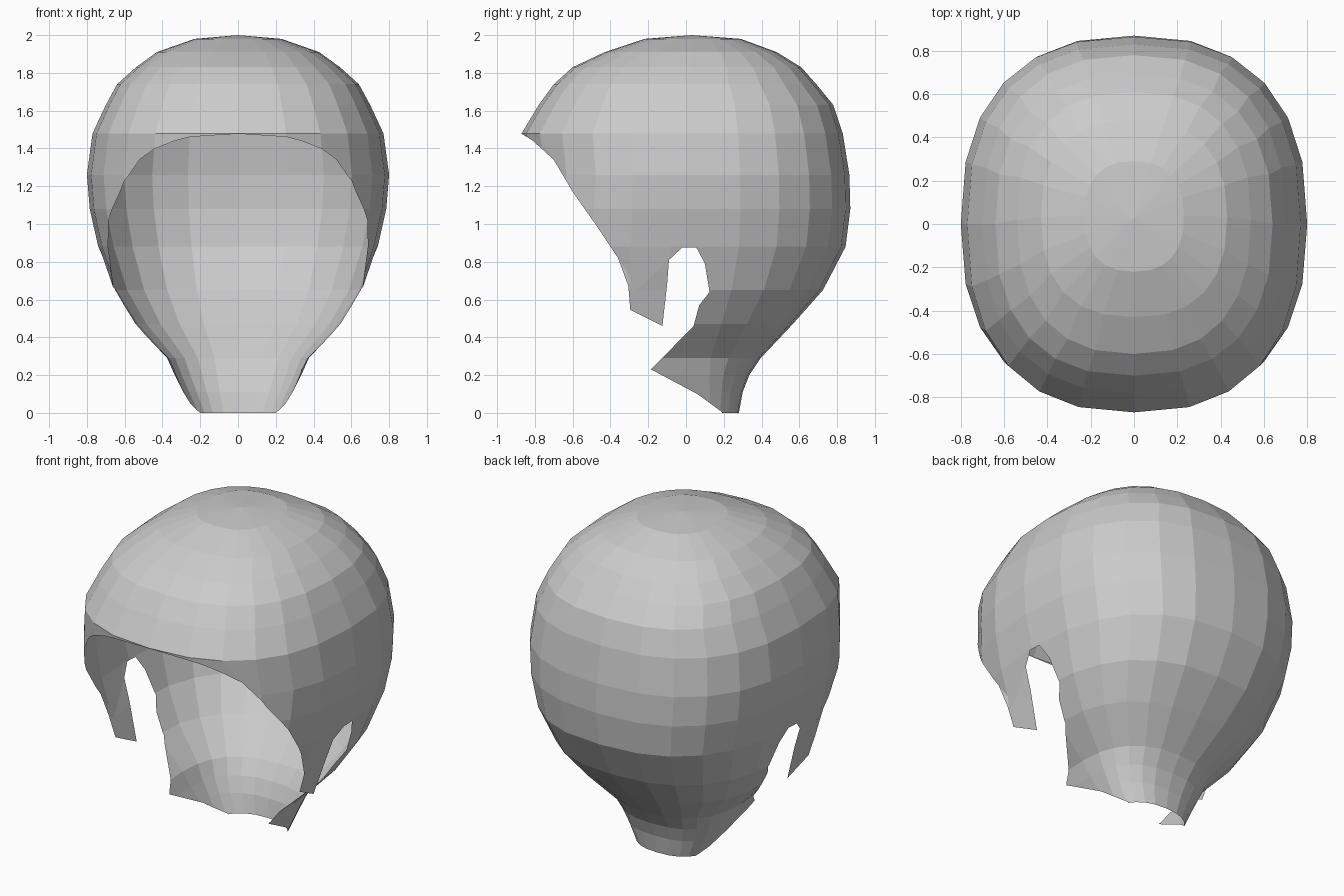
import bpy, bmesh, math
from mathutils import Vector

if "Cube" in bpy.data.objects:
    bpy.data.objects.remove(bpy.data.objects["Cube"])

# Horizontal sections of the hair shell: z, half width, front y, back y, centre y
RINGS = [
    (1.98, .23, -.22, .29, .04), (1.91, .43, -.43, .48, .03),
    (1.83, .54, -.60, .61, .02), (1.74, .64, -.70, .69, .0),
    (1.63, .70, -.78, .78, .0), (1.48, .77, -.87, .83, .0),
    (1.26, .80, -.84, .865, .0), (1.08, .785, -.86, .87, .0),
    (.88, .74, -.88, .845, .0), (.65, .66, -.90, .725, .0),
    (.47, .545, -.80, .565, .0), (.29, .375, -.60, .395, .0),
    (.20, .335, -.50, .335, .02), (.11, .29, -.30, .30, .04),
    (.0, .235, -.20, .28, .05)]

# Side outline (y, z): face opening, sideburn, ear notch, nape
OUTLINE = [
    (-1.0, 2.2), (-1.0, 1.48), (-.87, 1.478), (-.81, 1.44), (-.70, 1.34),
    (-.60, 1.17), (-.48, 1.0), (-.36, .82), (-.305, .67), (-.295, .545),
    (-.125, .46), (-.10, .68), (-.09, .81), (-.02, .875), (.055, .875),
    (.10, .79), (.125, .64), (.07, .57), (.04, .46), (-.185, .23),
    (.06, .10), (.19, .005), (.19, -.1), (1.0, -.1), (1.0, 2.2)]
SEGMENTS = 24
POWER = 2.45


def ring_points(z, w, front, back, cy):
    pts = []
    for i in range(SEGMENTS):
        a = 2 * math.pi * i / SEGMENTS
        s, c = math.sin(a), math.cos(a)
        x = w * math.copysign(abs(s) ** (2 / POWER), s)
        depth = (back - cy) if c > 0 else (cy - front)
        y = cy + depth * math.copysign(abs(c) ** (2 / POWER), c)
        pts.append((x, y, z))
    return pts


def inside(y, z):
    hit = False
    for (y1, z1), (y2, z2) in zip(OUTLINE, OUTLINE[1:] + OUTLINE[:1]):
        if (z1 > z) != (z2 > z) and y < y1 + (z - z1) * (y2 - y1) / (z2 - z1):
            hit = not hit
    return hit


# Loft the closed head form
bm = bmesh.new()
loops = [[bm.verts.new(p) for p in ring_points(*r)] for r in RINGS]
for upper, lower in zip(loops, loops[1:]):
    for i in range(SEGMENTS):
        j = (i + 1) % SEGMENTS
        bm.faces.new((upper[i], lower[i], lower[j], upper[j]))
crown = bm.verts.new((0, .03, 2.0))
for i in range(SEGMENTS):
    bm.faces.new((crown, loops[0][i], loops[0][(i + 1) % SEGMENTS]))

# Cut the side outline through both sides, only near each outline segment
for (y1, z1), (y2, z2) in zip(OUTLINE, OUTLINE[1:]):
    near = []
    for f in bm.faces:
        ys = [v.co.y for v in f.verts]
        zs = [v.co.z for v in f.verts]
        if (max(ys) > min(y1, y2) - .001 and min(ys) < max(y1, y2) + .001 and
                max(zs) > min(z1, z2) - .001 and min(zs) < max(z1, z2) + .001):
            near.append(f)
    if not near:
        continue
    geom = set(near)
    for f in near:
        geom.update(f.edges)
        geom.update(f.verts)
    bmesh.ops.bisect_plane(bm, geom=list(geom), dist=1e-5,
                           plane_co=Vector((0, y1, z1)),
                           plane_no=Vector((0, z2 - z1, y1 - y2)).normalized())

# Remove the face, ear and neck openings
gone = []
for f in bm.faces:
    c = f.calc_center_median()
    if not inside(c.y, c.z):
        gone.append(f)
bmesh.ops.delete(bm, geom=gone, context='FACES')

# Flare the sideburn tips outward
for v in bm.verts:
    if v.co.y < -.08 and .4 < v.co.z < .7:
        x = .60 + (v.co.z - .46) * .3
        v.co.x = math.copysign(max(abs(v.co.x), x), v.co.x)

bmesh.ops.recalc_face_normals(bm, faces=bm.faces[:])
mesh = bpy.data.meshes.new("hair_shell")
bm.to_mesh(mesh)
bm.free()
hair = bpy.data.objects.new("hair_shell", mesh)
bpy.context.collection.objects.link(hair)
